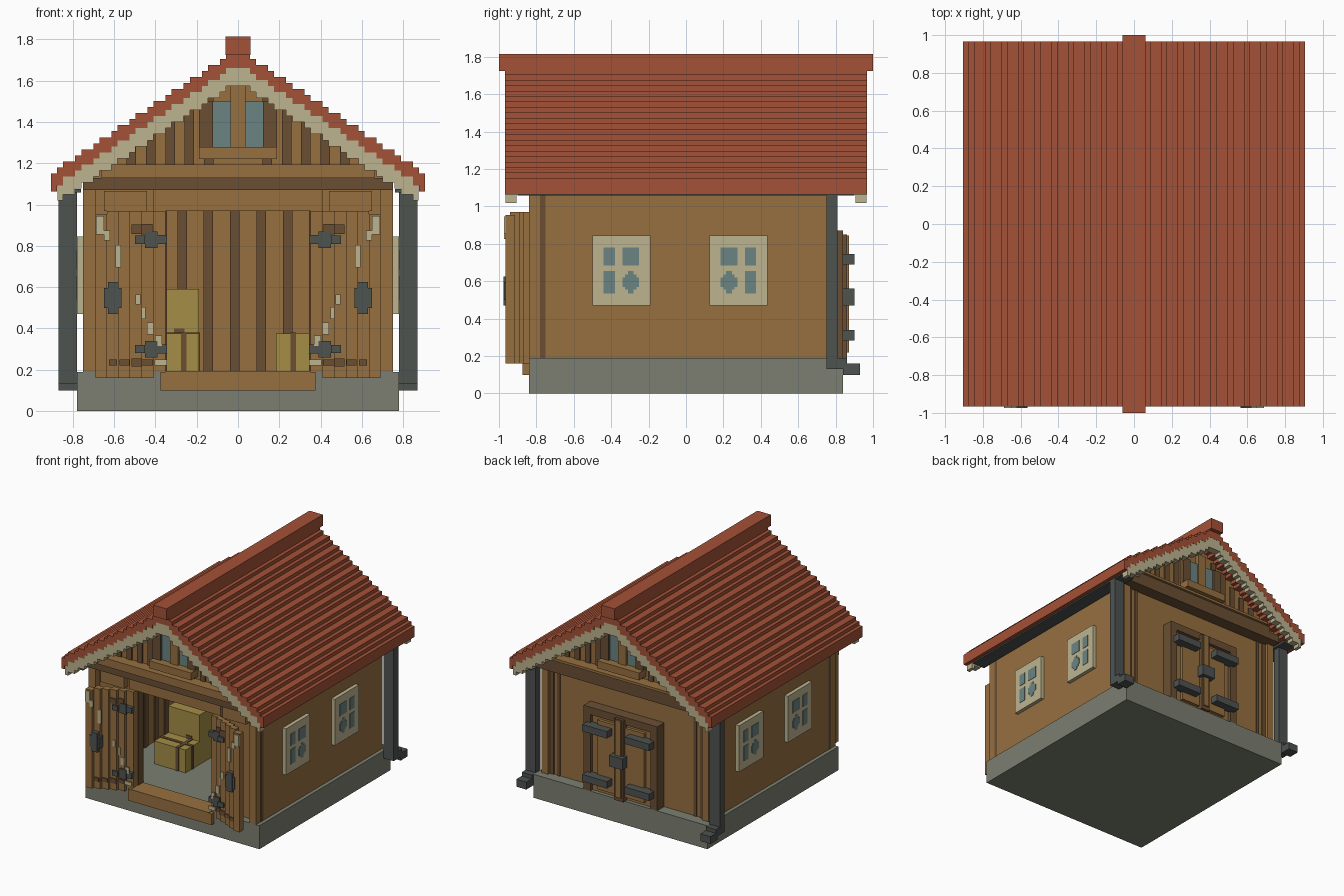
import bpy, bmesh, math

if "Cube" in bpy.data.objects:
    bpy.data.objects.remove(bpy.data.objects["Cube"])


def material(name, rgb):
    lin = [((c / 255 + 0.055) / 1.055) ** 2.4 for c in rgb] + [1.0]
    m = bpy.data.materials.new(name)
    m.use_nodes = True
    m.diffuse_color = lin
    m.node_tree.nodes["Principled BSDF"].inputs["Base Color"].default_value = lin
    return m


WOOD = material("light wood", (151, 112, 64))
DARK = material("dark wood", (106, 79, 52))
CREAM = material("cream paint", (190, 180, 144))
RED = material("red tile", (164, 81, 55))
STONE = material("grey stone", (124, 127, 113))
GLASS = material("blue glass", (107, 132, 130))
IRON = material("dark iron", (78, 83, 80))
CRATE = material("yellow crate", (165, 141, 70))


def build(name, mat, boxes, mx=False, my=False):
    """One object from boxes (x0, x1, y0, y1, z0, z1), optionally mirrored."""
    bm = bmesh.new()
    for sx in ((1, -1) if mx else (1,)):
        for sy in ((1, -1) if my else (1,)):
            for x0, x1, y0, y1, z0, z1 in boxes:
                geo = bmesh.ops.create_cube(bm, size=1)["verts"]
                for v in geo:
                    v.co = (sx * ((x0 + x1) / 2 + v.co.x * (x1 - x0)),
                            sy * ((y0 + y1) / 2 + v.co.y * (y1 - y0)),
                            (z0 + z1) / 2 + v.co.z * (z1 - z0))
    bmesh.ops.recalc_face_normals(bm, faces=bm.faces)
    me = bpy.data.meshes.new(name)
    bm.to_mesh(me)
    bm.free()
    me.materials.append(mat)
    ob = bpy.data.objects.new(name, me)
    bpy.context.collection.objects.link(ob)
    return ob


# Stepped roof: rows one unit tall, alternately two and one units wide
U = 0.0292
PEAK = 1.735


def row(x):
    return int((x / U + 0.01) * 2 / 3)


def under(x):
    return PEAK - row(x) * U - 2.5 * U


rows = []
for k in range(21):
    a = math.ceil(k * 1.5)
    b = min(math.ceil((k + 1) * 1.5), 31)
    rows.append((a * U, b * U, PEAK - k * U))
build("roof_tiles", RED,
      [(a, b, -0.967, 0.967, t - (3 if a > 0.8 else 2.5) * U, t) for a, b, t in rows], mx=True)
build("ridge_cap", RED, [(-0.06, 0.06, -1, 1, 1.725, 1.815)])
build("barge_boards", CREAM,
      [(a, min(b, 0.875), 0.905, 0.966, t - 5.5 * U, t - 2.4 * U) for a, b, t in rows if a < 0.87],
      mx=True, my=True)

# Foundation and walls
build("foundation", STONE, [(-0.78, 0.78, -0.84, 0.84, 0, 0.19)])
build("side_walls", WOOD, [(0.69, 0.75, -0.75, 0.75, 0.19, 1.15)], mx=True)
build("back_wall", WOOD, [(-0.69, 0.69, 0.69, 0.75, 0.19, 1.15)])
build("front_wall", WOOD, [(0.35, 0.72, -0.78, -0.72, 0.19, 1.15)], mx=True)
build("front_lintel", WOOD, [(-0.35, 0.35, -0.78, -0.72, 0.97, 1.15)])
build("interior_stripes", DARK,
      [(x - 0.023, x + 0.023, 0.682, 0.69, 0.19, 1.1)
       for x in [-0.655 + 0.128 * i for i in range(11)]])
build("interior_side_stripes", DARK,
      [(0.682, 0.69, y - 0.023, y + 0.023, 0.19, 1.1)
       for y in [-0.58 + 0.128 * i for i in range(10)]], mx=True)

# Corner posts, door frame and trim
build("front_corner_posts", WOOD, [(0.69, 0.75, -0.84, -0.78, 0.19, 1.07)], mx=True)
build("front_corner_strips", DARK, [(0.72, 0.752, -0.78, -0.75, 0.19, 1.07)], mx=True)
build("door_frame", WOOD, [(0.35, 0.41, -0.84, -0.78, 0.19, 0.97),
                           (0, 0.41, -0.81, -0.78, 0.97, 1.07),
                           (0.44, 0.65, -0.83, -0.78, 0.97, 1.065)], mx=True)
build("jamb_lining", DARK, [(0.344, 0.35, -0.78, -0.72, 0.19, 0.97)], mx=True)
build("back_corner_posts", WOOD, [(0.69, 0.75, 0.75, 0.78, 0.19, 1.07)], mx=True)
build("back_corner_strips", DARK, [(0.655, 0.69, 0.75, 0.758, 0.19, 1.07),
                                   (0.60, 0.625, 0.75, 0.758, 0.19, 1.07)], mx=True)
build("threshold", WOOD, [(-0.375, 0.375, -0.875, -0.84, 0.10, 0.19),
                          (-0.35, 0.35, -0.875, -0.72, 0.185, 0.195)])

# Gable beams and planked gables
build("lower_beams", DARK, [(-0.75, 0.75, 0.75, 0.85, 1.07, 1.13)], my=True)
build("front_upper_beam", WOOD, [(-0.66, 0.66, -0.87, -0.75, 1.13, 1.195)])
build("back_upper_beam", DARK, [(-0.66, 0.66, 0.75, 0.85, 1.13, 1.175)])
build("back_beam_cap", WOOD, [(-0.62, 0.62, 0.75, 0.87, 1.175, 1.195)])
build("gable_walls", WOOD,
      [(a, b, 0.73, 0.78, 1.12, t - 2.4 * U) for a, b, t in rows if a < 0.74], mx=True, my=True)
build("gable_stripes", DARK,
      [(x - 0.023, x + 0.023, 0.78, 0.79, 1.19, under(x + 0.023))
       for x in [0.141 + 0.094 * i for i in range(5)]], mx=True, my=True)

# Gable windows
build("gable_window_frames", DARK, [(0.12, 0.19, 0.78, 0.82, 1.28, 1.50),
                                    (0.035, 0.19, 0.78, 0.795, 1.28, 1.50)], mx=True, my=True)
build("gable_window_mullions", WOOD, [(-0.036, 0.036, 0.78, 0.82, 1.28, 1.58)], my=True)
build("gable_window_panes", GLASS, [(0.036, 0.12, 0.795, 0.803, 1.28, 1.50)], mx=True, my=True)
build("gable_window_sills", WOOD, [(-0.188, 0.188, 0.78, 0.87, 1.22, 1.28)], my=True)

# Side windows: the rear pair, then the front pair
for name, y0, s in (("rear", 0.125, 1), ("front", -0.19, -1)):
    def span(a, b, z0, z1, x0=0.776, x1=0.783):
        ya, yb = sorted((y0 + s * a, y0 + s * b))
        return (x0, x1, ya, yb, z0, z1)
    build(name + "_window_frames", CREAM, [span(0, 0.31, 0.47, 0.845, 0.74, 0.78)], mx=True)
    build(name + "_window_panes", GLASS,
          [span(0.06, 0.15, 0.685, 0.78), span(0.19, 0.25, 0.685, 0.78),
           span(0.19, 0.25, 0.535, 0.655),
           span(0.06, 0.15, 0.57, 0.62), span(0.075, 0.135, 0.555, 0.635),
           span(0.09, 0.12, 0.535, 0.655)], mx=True)

# Gutters and downpipes
build("gutters", IRON, [(0.76, 0.87, -0.90, 0.90, 1.058, 1.075)], mx=True)
build("downpipes", IRON, [(0.78, 0.87, 0.75, 0.81, 0.16, 1.07),
                          (0.78, 0.87, 0.75, 0.86, 0.13, 0.19),
                          (0.78, 0.87, 0.84, 0.93, 0.10, 0.16)], mx=True)

# Open front doors: planks stepping forward towards the outer edge
W = 0.056
N = 5


def plank_front(x):
    i = max(0, min(N - 1, int((x - 0.41) / W)))
    return -0.865 - 0.025 * i


def plate(x, z, w, h, t=0.008):
    y = plank_front(x)
    return (x - w / 2, x + w / 2, y - t, y + 0.002, z - h / 2, z + h / 2)


build("front_door_planks", WOOD,
      [(0.41 + W * i, 0.41 + W * (i + 1), plank_front(0.42 + W * i),
        plank_front(0.42 + W * i) + 0.05, 0.16, 0.97 if i < 4 else 0.955) for i in range(N)], mx=True)
build("front_door_braces", CREAM,
      [plate(0.668, 0.90, 0.04, 0.09), plate(0.635, 0.85, 0.03, 0.05),
       plate(0.58, 0.75, 0.028, 0.11), plate(0.485, 0.54, 0.025, 0.05),
       plate(0.46, 0.475, 0.025, 0.06), plate(0.425, 0.40, 0.03, 0.06),
       plate(0.385, 0.34, 0.035, 0.05), plate(0.375, 0.235, 0.06, 0.03)], mx=True)
build("front_door_battens", DARK,
      [plate(0.44, 0.88, 0.05, 0.05), plate(0.49, 0.88, 0.05, 0.045),
       plate(0.44, 0.235, 0.055, 0.03), plate(0.49, 0.235, 0.05, 0.04),
       plate(0.55, 0.235, 0.05, 0.03), plate(0.605, 0.235, 0.04, 0.03)], mx=True)
build("front_door_hinges", IRON,
      [b for z in (0.83, 0.30) for b in
       ((0.345, 0.42, -0.872, -0.83, z - 0.022, z + 0.022),
        plate(0.42, z, 0.06, 0.08, 0.012), plate(0.475, z, 0.05, 0.04, 0.012))], mx=True)
build("front_door_handles", IRON,
      [(0.58, 0.63, -0.975, -0.92, 0.47, 0.625), (0.565, 0.65, -0.973, -0.92, 0.50, 0.595)], mx=True)

# Closed back doors
build("back_door_frame", DARK, [(0.27, 0.33, 0.75, 0.84, 0.19, 0.87),
                                (0, 0.33, 0.75, 0.84, 0.81, 0.87),
                                (0, 0.04, 0.75, 0.862, 0.19, 0.85)], mx=True)
build("back_door_panels", WOOD, [(0.04, 0.27, 0.75, 0.81, 0.19, 0.82),
                                 (0.04, 0.21, 0.80, 0.835, 0.22, 0.78)], mx=True)
build("back_door_centre_post", WOOD, [(-0.025, 0.025, 0.84, 0.872, 0.22, 0.845)])
build("back_door_hinges", IRON, [(0.08, 0.30, 0.82, 0.90, z - 0.028, z + 0.028)
                                 for z in (0.717, 0.312)], mx=True)
build("back_door_lock", IRON, [(-0.06, 0.06, 0.84, 0.90, 0.47, 0.56)])

# Stored crates with straps
build("crates", CRATE, [(-0.47, -0.19, -0.40, -0.12, 0.19, 0.375),
                        (-0.47, -0.19, -0.22, 0.05, 0.19, 0.59),
                        (0.185, 0.47, -0.40, -0.12, 0.19, 0.375)])
build("crate_straps", DARK, [(-0.275, -0.25, -0.406, -0.22, 0.19, 0.38),
                             (-0.476, -0.184, -0.325, -0.30, 0.19, 0.38),
                             (0.255, 0.28, -0.406, -0.114, 0.19, 0.38),
                             (-0.31, -0.26, -0.226, -0.21, 0.375, 0.40)])
